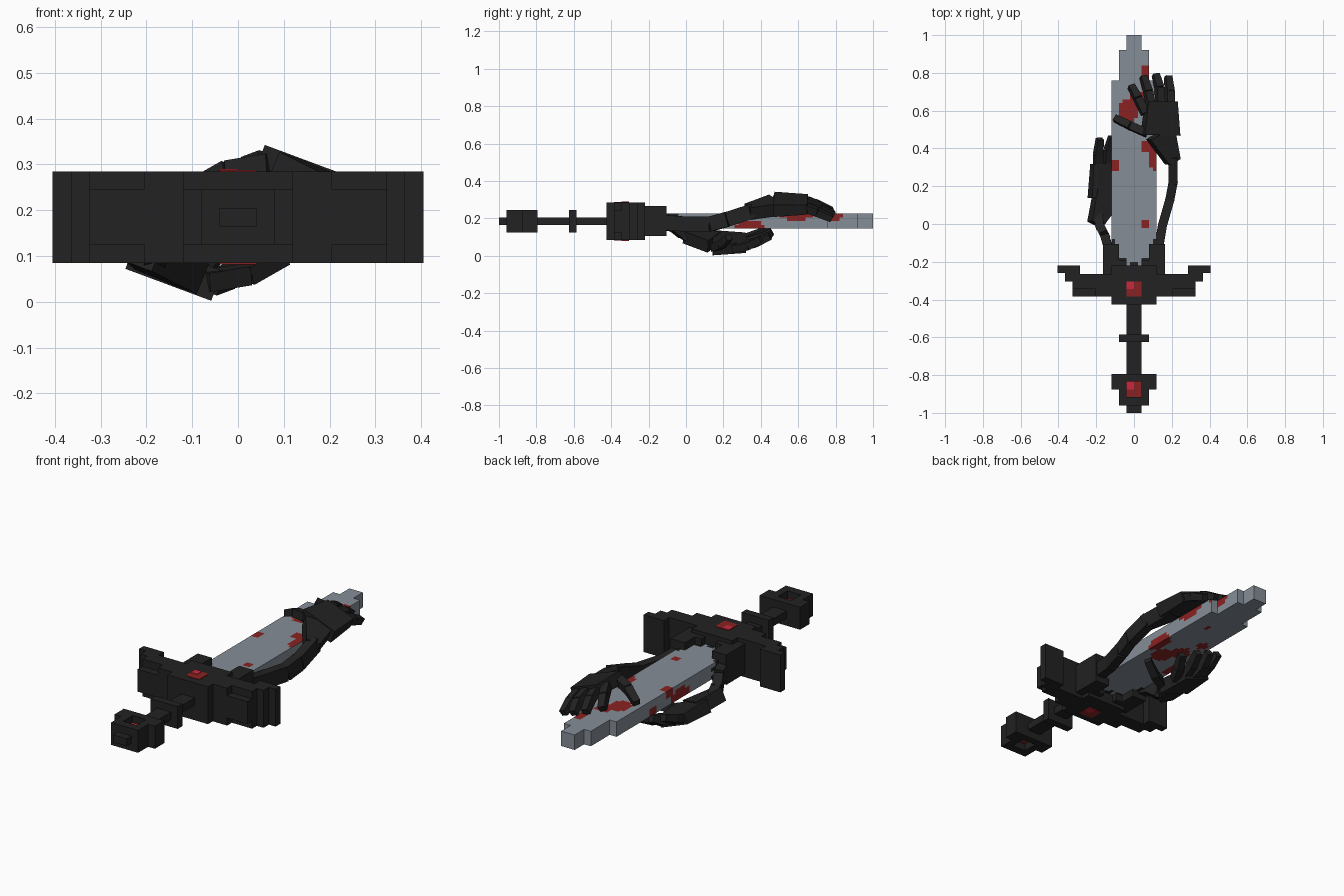
import bpy, bmesh, math
from mathutils import Vector

if "Cube" in bpy.data.objects:
    bpy.data.objects.remove(bpy.data.objects["Cube"])

MID = 0.185  # height of the sword's middle plane


def material(name, rgb):
    m = bpy.data.materials.new(name)
    m.diffuse_color = (*rgb, 1)
    m.use_nodes = True
    m.node_tree.nodes["Principled BSDF"].inputs["Base Color"].default_value = m.diffuse_color
    return m


DARK = material("dark metal", (0.016, 0.016, 0.016))
STEEL = material("steel", (0.235, 0.27, 0.31))
RED = material("deep red", (0.26, 0.016, 0.016))
BRIGHT = material("bright red", (0.58, 0.022, 0.045))


def make(name, bm, *mats):
    bmesh.ops.recalc_face_normals(bm, faces=bm.faces[:])
    me = bpy.data.meshes.new(name)
    bm.to_mesh(me)
    bm.free()
    ob = bpy.data.objects.new(name, me)
    for m in mats:
        me.materials.append(m)
    bpy.context.collection.objects.link(ob)
    return ob


def hexa(bm, a, b):
    """Closed block from two four-corner ends."""
    a = [bm.verts.new(p) for p in a]
    b = [bm.verts.new(p) for p in b]
    bm.faces.new(a[::-1])
    bm.faces.new(b)
    for i in range(4):
        j = (i + 1) % 4
        bm.faces.new((a[i], a[j], b[j], b[i]))


def box(bm, x0, x1, y0, y1, z0, z1):
    ring = ((x0, y0), (x1, y0), (x1, y1), (x0, y1))
    hexa(bm, [(x, y, z0) for x, y in ring], [(x, y, z1) for x, y in ring])


def slab(bm, half_w, y0, y1, half_t):
    """Box centred across the sword."""
    box(bm, -half_w, half_w, y0, y1, MID - half_t, MID + half_t)


def limb(bm, p, q, w0, w1, t0, t1, up):
    """Tapered block running from p to q."""
    p, q = Vector(p), Vector(q)
    d = (q - p).normalized()
    s = d.cross(Vector(up)).normalized()
    n = s.cross(d)
    ends = []
    for c, w, t in ((p, w0, t0), (q, w1, t1)):
        ends.append([c + s * w / 2 * i + n * t / 2 * j
                     for i, j in ((-1, -1), (1, -1), (1, 1), (-1, 1))])
    hexa(bm, *ends)


# Blade: stepped outline, cut into cells and coloured by rule
bm = bmesh.new()
half = [(0.12, -0.22), (0.12, 0.76), (0.08, 0.76), (0.08, 0.92), (0.04, 0.92), (0.04, 1.0)]
outline = half + [(-x, y) for x, y in half[::-1]]
face = bm.faces.new([bm.verts.new((x, y, 0.145)) for x, y in outline])
ext = bmesh.ops.extrude_face_region(bm, geom=[face])
bmesh.ops.translate(bm, vec=(0, 0, 0.08),
                    verts=[v for v in ext["geom"] if isinstance(v, bmesh.types.BMVert)])
for axis, start, count in ((0, -0.12, 12), (1, -0.22, 61), (2, 0.145, 4)):
    for i in range(1, count):
        co, no = Vector(), Vector()
        co[axis], no[axis] = start + 0.02 * i, 1
        bmesh.ops.bisect_plane(bm, geom=bm.verts[:] + bm.edges[:] + bm.faces[:],
                               plane_co=co, plane_no=no, dist=1e-5)

# Stains: x centre, y centre, x radius, y radius
TOP = [(0.07, 0.80, 0.03, 0.045), (-0.03, 0.60, 0.05, 0.06), (0.02, 0.66, 0.05, 0.05),
       (0.11, 0.35, 0.03, 0.06), (0.07, 0.41, 0.04, 0.03), (0.06, 0.0, 0.016, 0.016),
       (-0.11, 0.31, 0.03, 0.035)]
BOTTOM = [(0.03, 0.26, 0.05, 0.06), (-0.03, 0.33, 0.05, 0.06), (-0.10, 0.20, 0.03, 0.09),
          (-0.07, 0.46, 0.03, 0.04), (0.11, 0.34, 0.03, 0.08), (0.03, 0.62, 0.016, 0.02)]
RIGHT = [(0.155, 0.34, 0.04, 0.08), (0.22, 0.59, 0.03, 0.09), (0.22, 0.79, 0.03, 0.05)]
LEFT = [(0.16, 0.22, 0.04, 0.09), (0.215, 0.31, 0.04, 0.04), (0.15, 0.45, 0.03, 0.04)]
for f in bm.faces:
    c = f.calc_center_median()
    f.normal_update()
    n = f.normal
    if abs(n.z) > 0.5:
        spots, u = (TOP if c.z > MID else BOTTOM), c.x
    else:
        spots, u = (RIGHT if c.x > 0 else LEFT), c.z
    edge = abs(c.x)
    reach = -0.2 + 0.14 * max(0, (edge - 0.04) / 0.08) ** 1.3
    if c.y < reach + 0.02 * math.sin(c.x * 190 + c.z * 160):
        f.material_index = 1
    elif abs(n.y) < 0.5 and any(((u - a) / r) ** 2 + ((c.y - b) / s) ** 2 < 1
                                for a, b, r, s in spots):
        f.material_index = 2
make("blade", bm, STEEL, DARK, RED)

# Guard: stepped crossbar with hooked tips and blade collar
bm = bmesh.new()
slab(bm, 0.12, -0.425, -0.22, 0.10)
slab(bm, 0.205, -0.385, -0.265, 0.10)
for s in (-1, 1):
    def side(x0, x1, y0, y1, t):
        a, b = sorted((s * x0, s * x1))
        box(bm, a, b, y0, y1, MID - t, MID + t)
    side(0.205, 0.325, -0.345, -0.265, 0.10)
    side(0.205, 0.325, -0.385, -0.345, 0.06)
    side(0.285, 0.365, -0.305, -0.26, 0.10)
    side(0.285, 0.405, -0.26, -0.22, 0.10)
    side(0.08, 0.165, -0.27, -0.105, 0.08)
    side(0.04, 0.165, -0.27, -0.19, 0.08)
make("guard", bm, DARK)

# Grip and ring
bm = bmesh.new()
slab(bm, 0.04, -0.80, -0.42, 0.02)
make("grip", bm, DARK)
bm = bmesh.new()
slab(bm, 0.08, -0.625, -0.585, 0.06)
make("grip_ring", bm, DARK)

# Pommel: frame round a sunken gem
bm = bmesh.new()
slab(bm, 0.12, -0.835, -0.795, 0.06)
slab(bm, 0.08, -0.96, -0.915, 0.06)
slab(bm, 0.04, -1.0, -0.96, 0.02)
for s in (-1, 1):
    for x0, x1, y0, y1 in ((0.04, 0.08, -0.915, -0.835), (0.08, 0.12, -0.875, -0.835)):
        a, b = sorted((s * x0, s * x1))
        box(bm, a, b, y0, y1, MID - 0.06, MID + 0.06)
make("pommel", bm, DARK)


# Gems with a bright corner on both faces
def gem(name, y0, y1, t):
    bm = bmesh.new()
    slab(bm, 0.04, y0, y1, t)
    make(name, bm, RED)
    bm = bmesh.new()
    box(bm, -0.04, 0, y1 - 0.04, y1, MID + t, MID + t + 0.002)
    box(bm, 0, 0.04, y1 - 0.04, y1, MID - t - 0.002, MID - t)
    make(name + "_glint", bm, BRIGHT)


gem("guard_gem", -0.385, -0.305, 0.103)
gem("pommel_gem", -0.915, -0.835, 0.02)

# Hands: one above the blade, one turned over below it
FINGERS = [((0.06, 0.585, 0.305), (0.02, 0.665, 0.29), (-0.015, 0.73, 0.255)),
           ((0.09, 0.62, 0.295), (0.075, 0.70, 0.275), (0.05, 0.78, 0.24)),
           ((0.14, 0.63, 0.28), (0.135, 0.72, 0.255), (0.115, 0.79, 0.22)),
           ((0.19, 0.63, 0.26), (0.19, 0.70, 0.235), (0.18, 0.78, 0.20))]
THUMB = ((0.07, 0.48, 0.30), (-0.02, 0.52, 0.285), (-0.10, 0.56, 0.245))


def hand(name, place, sign):
    up = (0.35 * sign, 0, 0.94 * sign)
    bm = bmesh.new()
    limb(bm, place((0.205, 0.33, 0.235)), place((0.14, 0.48, 0.272)),
         0.07, 0.15, 0.07, 0.07, up)
    limb(bm, place((0.14, 0.47, 0.275)), place((0.145, 0.65, 0.275)),
         0.20, 0.165, 0.07, 0.055, up)
    make(name + "_palm", bm, DARK)
    bm = bmesh.new()
    for a, b, c in FINGERS + [THUMB]:
        limb(bm, place(a), place(b), 0.042, 0.042, 0.042, 0.042, up)
        limb(bm, place(b), place(c), 0.042, 0.036, 0.042, 0.034, up)
    make(name + "_fingers", bm, DARK)


def over(p):
    return p


def under(p):
    return (-p[0], p[1] - 0.33, 0.345 - p[2])


hand("upper_hand", over, 1)
hand("lower_hand", under, -1)


# Arms growing out of the guard
def arm(name, pts, w, t):
    bm = bmesh.new()
    for i in range(len(pts) - 1):
        limb(bm, pts[i], pts[i + 1], w, w, t, t, (0, 0, 1))
    make(name, bm, DARK)


arm("upper_arm", [(0.13, -0.13, 0.18), (0.15, -0.01, 0.17), (0.19, 0.13, 0.17),
                  (0.207, 0.22, 0.195), (0.205, 0.36, 0.24)], 0.048, 0.08)
arm("lower_arm", [(-0.13, -0.15, 0.18), (-0.155, -0.06, 0.165), (-0.18, -0.01, 0.125),
                  (-0.19, 0.04, 0.10)], 0.048, 0.075)
